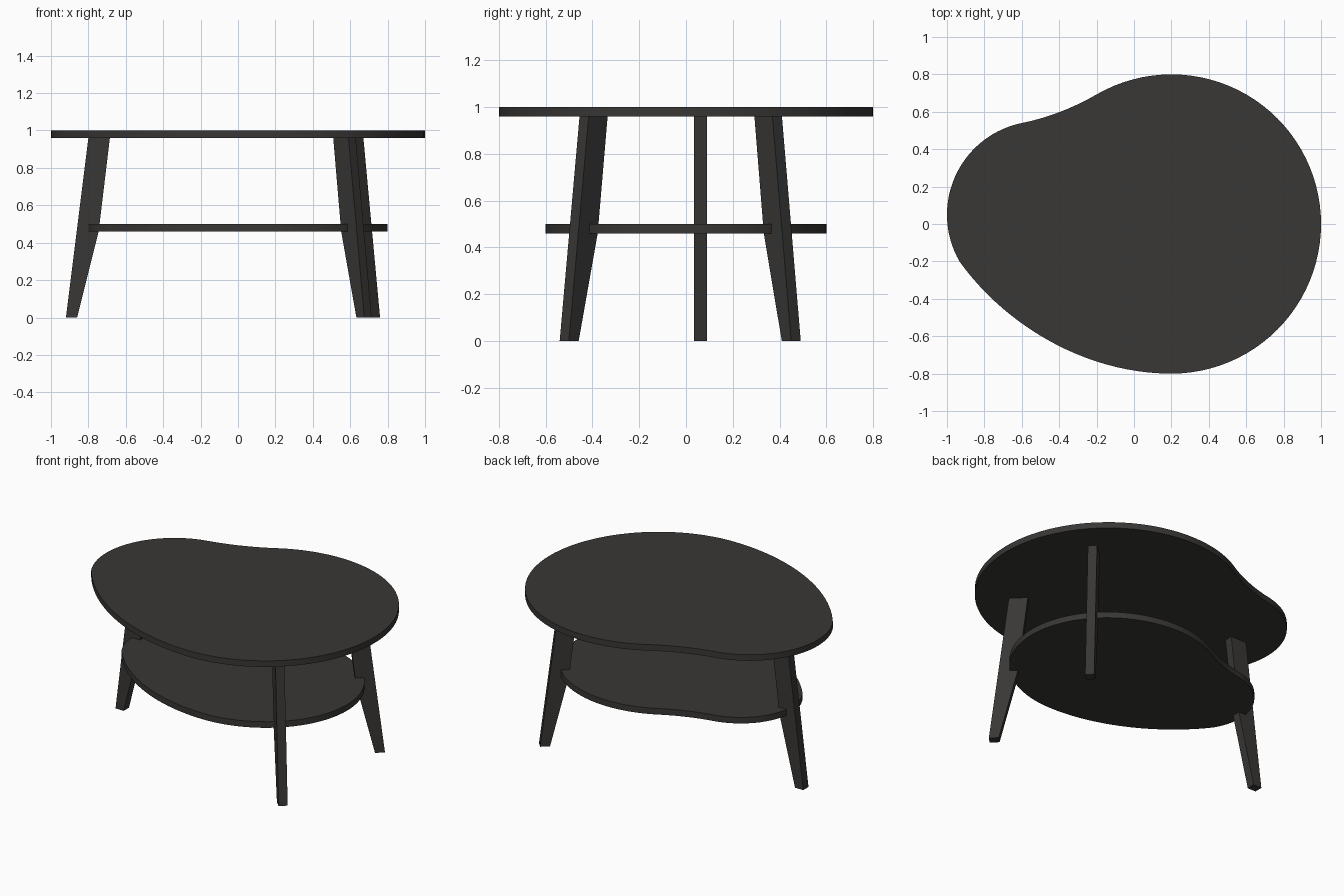
import bpy, bmesh, math
from mathutils import Vector
from mathutils.geometry import interpolate_bezier

if "Cube" in bpy.data.objects:
    bpy.data.objects.remove(bpy.data.objects["Cube"])

mat = bpy.data.materials.new("dark_wood")
mat.diffuse_color = (0.04, 0.038, 0.036, 1)
mat.use_nodes = True
mat.node_tree.nodes["Principled BSDF"].inputs["Base Color"].default_value = mat.diffuse_color


def prism(name, base, offset, smooth=False):
    """Extrude a planar polygon along an offset into a closed solid."""
    bm = bmesh.new()
    face = bm.faces.new([bm.verts.new(p) for p in base])
    ext = bmesh.ops.extrude_face_region(bm, geom=[face])
    verts = [v for v in ext["geom"] if isinstance(v, bmesh.types.BMVert)]
    bmesh.ops.translate(bm, verts=verts, vec=offset)
    bmesh.ops.recalc_face_normals(bm, faces=bm.faces[:])
    me = bpy.data.meshes.new(name)
    bm.to_mesh(me)
    bm.free()
    me.materials.append(mat)
    ob = bpy.data.objects.new(name, me)
    bpy.context.collection.objects.link(ob)
    if smooth:
        bpy.ops.object.select_all(action='DESELECT')
        ob.select_set(True)
        bpy.context.view_layer.objects.active = ob
        bpy.ops.object.shade_smooth_by_angle(angle=math.radians(30))
    return ob


def arc(cx, cy, r, a0, a1, n):
    angles = [math.radians(a0 + (a1 - a0) * i / n) for i in range(n + 1)]
    return [(cx + r * math.cos(a), cy + r * math.sin(a)) for a in angles]


def bezier(p0, h0, h1, p1, n):
    pts = interpolate_bezier(*[Vector((*p, 0)) for p in (p0, h0, h1, p1)], n)
    return [(p.x, p.y) for p in pts[1:-1]]


# kidney outline: large arc, concave waist, small arc, long front sweep
big = arc(0.2, 0, 0.8, -90, 120, 56)
small = arc(-0.5, 0.05, 0.5, 101.5, 210.5, 28)
outline = (big
           + bezier(big[-1], (-0.32, 0.623), (-0.46, 0.568), small[0], 16)
           + small
           + bezier(small[-1], (-0.68, -0.55), (-0.25, -0.8), big[0], 24))

# table top and smaller lower shelf
for name, sx, sy, z in (("table_top", 1, 1, 0.96), ("lower_shelf", 0.8, 0.75, 0.46)):
    prism(name, [(x * sx, y * sy, z) for x, y in outline], (0, 0, 0.04), True)

# tapered legs: (outward distance, height) measured from the top outer edge
profile = [(0, 0.96), (0.12, 0), (0.06, 0), (-0.055, 0.46), (-0.115, 0.96)]
thick = 0.055
for name, px, py, angle in (("left_leg", -0.8, 0.0625, 180),
                            ("front_right_leg", 0.61, -0.436, -45),
                            ("back_right_leg", 0.652, 0.39, 42)):
    a = math.radians(angle)
    d = Vector((math.cos(a), math.sin(a), 0))
    n = Vector((-d.y, d.x, 0))
    start = Vector((px, py, 0)) - n * thick / 2
    prism(name, [start + d * u + Vector((0, 0, z)) for u, z in profile], n * thick)
